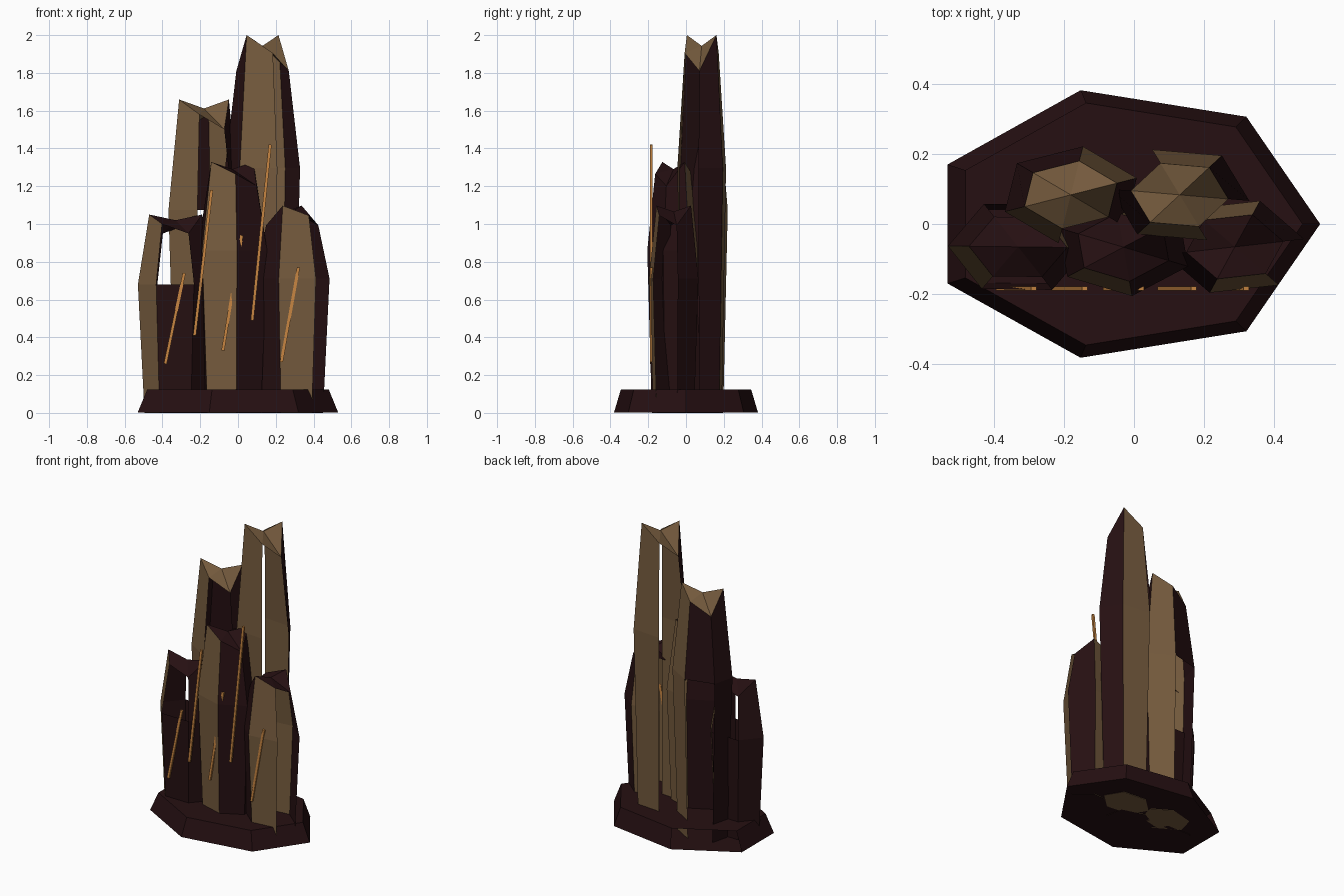
import bpy, bmesh, math
from mathutils import Vector

cube = bpy.data.objects.get("Cube")
if cube:
    bpy.data.objects.remove(cube)


def material(name, rgb):
    m = bpy.data.materials.new(name)
    m.use_nodes = True
    m.diffuse_color = (*rgb, 1)
    bsdf = next(n for n in m.node_tree.nodes if n.type == 'BSDF_PRINCIPLED')
    bsdf.inputs["Base Color"].default_value = (*rgb, 1)
    bsdf.inputs["Roughness"].default_value = 0.8
    return m


DARK = material("dark_maroon_rock", (0.019, 0.005, 0.006))
TAN = material("tan_rock", (0.18, 0.105, 0.048))
ORANGE = material("orange_vein", (0.58, 0.24, 0.055))
SQUASH = 0.7


def finish(bm, name, mats):
    me = bpy.data.meshes.new(name)
    bm.to_mesh(me)
    bm.free()
    for m in mats:
        me.materials.append(m)
    ob = bpy.data.objects.new(name, me)
    bpy.context.collection.objects.link(ob)
    return ob


def ring(bm, n, cx, cy, radius, turn, heights):
    """Squashed ring of n vertices with one height per vertex."""
    angles = [math.radians(turn) + math.tau * i / n for i in range(n)]
    return [bm.verts.new((cx + radius * math.cos(a),
                          cy + radius * SQUASH * math.sin(a), z))
            for a, z in zip(angles, heights)]


def walls(bm, low, high, gaps, tan_sides=()):
    n = len(low)
    for i in range(n):
        if i not in gaps:
            j = (i + 1) % n
            f = bm.faces.new((low[i], low[j], high[j], high[i]))
            f.material_index = int(i in tan_sides)


def column(name, cx, cy, turn, height, cap_tan, low_gaps, high_gaps):
    """Six-sided broken column: waist wider than foot, jagged crown."""
    bm = bmesh.new()
    jag = (-0.05, 0.05, 0)
    foot = ring(bm, 6, cx, cy, 0.165, turn, [0] * 6)
    waist = ring(bm, 6, cx, cy, 0.2, turn, [0.68 * height] * 6)
    crown = ring(bm, 6, cx, cy, 0.14, turn,
                 [height * (1 + jag[i % 3]) for i in range(6)])
    walls(bm, foot, waist, low_gaps, (1, 4))
    walls(bm, waist, crown, high_gaps, (1, 4))
    apex = bm.verts.new((cx, cy, height * 1.02))
    caps = [bm.faces.new((crown[i], crown[(i + 1) % 6], apex)) for i in range(6)]
    caps.append(bm.faces.new(foot[::-1]))
    for f in caps:
        f.material_index = int(cap_tan)
    return finish(bm, name, (DARK, TAN))


# Seven-sided plinth with one open wall at the back
bm = bmesh.new()
bottom = ring(bm, 7, -0.028, 0, 0.558, 0, [0.003] * 7)
top = ring(bm, 7, -0.025, 0, 0.505, 0, [0.125] * 7)
walls(bm, bottom, top, (2,))
bm.faces.new(top)
bm.faces.new(bottom[::-1])
finish(bm, "plinth", (DARK,))

# Columns: centre, turn, height, tan cap, open sides below and above the waist
BOTH = (2, 5)
column("tall_column", 0.13, 0.083, -7, 1.905, True, BOTH, BOTH)
column("back_right_column", -0.18, 0.083, -40, 1.58, True, BOTH, (5,))
column("front_middle_column", -0.03, -0.066, -23, 1.265, False, (), ())
column("front_left_column", 0.287, -0.065, 9, 1.045, False, BOTH, BOTH)
column("front_right_column", -0.33, -0.065, -61, 1.0, False, (), BOTH)

# Glowing veins: thin slanted bars across the front
VEINS = [(-0.385, 0.26, -0.285, 0.74), (-0.23, 0.41, -0.14, 1.18),
         (-0.08, 0.33, 0.02, 0.94), (0.075, 0.49, 0.17, 1.42),
         (0.23, 0.27, 0.32, 0.77)]
for k, (x0, z0, x1, z1) in enumerate(VEINS, 1):
    a, b = Vector((x0, -0.184, z0)), Vector((x1, -0.184, z1))
    bm = bmesh.new()
    bmesh.ops.create_cube(bm, size=1)
    bmesh.ops.scale(bm, vec=(0.016, 0.012, (b - a).length), verts=bm.verts)
    ob = finish(bm, f"vein_{k}", (ORANGE,))
    ob.location = (a + b) / 2
    ob.rotation_euler.y = math.atan2(x1 - x0, z1 - z0)
